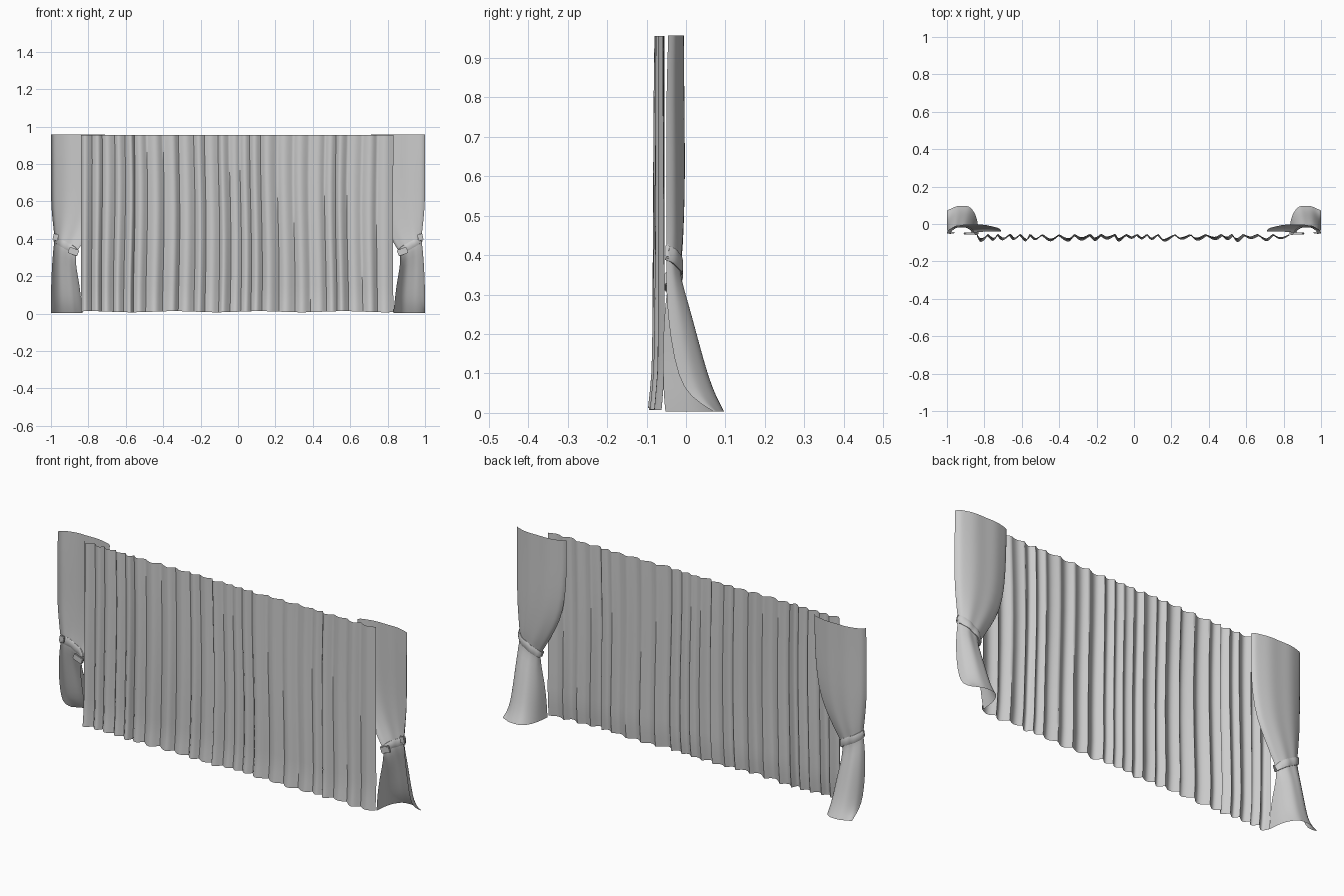
import bpy, bmesh, math, random
from mathutils import Vector, Matrix

if "Cube" in bpy.data.objects:
    bpy.data.objects.remove(bpy.data.objects["Cube"])

random.seed(4)


def make_object(name, bm, mirror=False, subsurf=0, angle=60):
    me = bpy.data.meshes.new(name)
    bm.to_mesh(me)
    bm.free()
    ob = bpy.data.objects.new(name, me)
    bpy.context.collection.objects.link(ob)
    bpy.ops.object.select_all(action='DESELECT')
    ob.select_set(True)
    bpy.context.view_layer.objects.active = ob
    bpy.ops.object.shade_smooth_by_angle(angle=math.radians(angle))
    if subsurf:
        mod = ob.modifiers.new("smooth", 'SUBSURF')
        mod.levels = mod.render_levels = subsurf
        mod.boundary_smooth = 'PRESERVE_CORNERS'
    if mirror:
        ob.modifiers.new("mirror", 'MIRROR').use_mirror_merge = False
    return ob


def grid(rows, wrap=False):
    bm = bmesh.new()
    vs = [[bm.verts.new(p) for p in r] for r in rows]
    n = len(rows[0])
    for a, b in zip(vs, vs[1:]):
        for i in range(n if wrap else n - 1):
            j = (i + 1) % n
            bm.faces.new((a[i], a[j], b[j], b[i]))
    if wrap:
        bm.faces.new(vs[0][::-1])
        bm.faces.new(vs[-1])
    return bm


# Main curtain: irregular rounded pleats, kicked forward at the hem
edges = [-0.84]
while edges[-1] < 0.83:
    edges.append(edges[-1] + random.uniform(0.05, 0.095))
scale = 1.67 / (edges[-1] + 0.84)
edges = [-0.84 + (e + 0.84) * scale for e in edges]
samples = []
for a, b in zip(edges, edges[1:]):
    depth = random.uniform(0.45, 1.0)
    lean = random.uniform(-0.3, 0.3)
    for i in range(10):
        t = i / 10
        bump = depth * math.sin(math.pi * t) ** 1.2
        samples.append((a + (b - a) * t + lean * (b - a) * 0.5 * bump, bump))
samples.append((0.83, 0))
rows = []
for z in (0.01, 0.03, 0.06, 0.1, 0.15, 0.25, 0.4, 0.55, 0.7, 0.82, 0.9, 0.956):
    amp = 0.022 + 0.010 * (1 - z)
    hem = 0.009 * max(0, 1 - z / 0.12) ** 1.3
    row = []
    for x, bump in samples:
        sway = 0.005 * math.sin(5 * z + 3 * x) * min(1, (0.84 - abs(x)) * 6)
        row.append((x + sway, -0.056 - amp * bump - hem
                    + 0.002 * math.sin(9 * x + 4 * z),
                    z + (0.003 * math.sin(14 * x) if z < 0.05 else 0)))
    rows.append(row)
make_object("main_curtain", grid(rows))

# Side drape profile: height, slant, outer x, inner x, outer y, inner y, back y
PROFILE = [
    (0.957, 0, 1.0, .71, -.045, -.035, -.003),
    (0.80, 0, 1.0, .71, -.05, -.04, -.002),
    (0.65, .0, 1.0, .72, -.05, -.04, 0),
    (0.55, .03, .998, .745, -.05, -.04, -.001),
    (0.46, .06, .99, .80, -.05, -.04, -.004),
    (0.40, .08, .985, .843, -.05, -.045, -.008),
    (0.365, .08, .98, .865, -.048, -.045, -.014),
    (0.33, .07, .985, .868, -.05, -.05, -.010),
    (0.27, .05, .992, .865, -.05, -.055, .010),
    (0.18, .02, .998, .85, -.04, -.058, .035),
    (0.09, 0, 1.0, .84, -.02, -.058, .060),
    (0.04, 0, 1.0, .835, .01, -.056, .080),
    (0.003, 0, 1.0, .83, .07, -.052, .100),
]


def drape_point(p, u):
    z, slant, xo, xi, yo, yi, yb = p
    side = 0.5 - 0.5 * math.cos(math.pi * u)
    s = 0.5 * u + 0.5 * side
    arch = math.sin(math.pi * u) ** 0.6 if 0 < u < 1 else 0
    edge = yo + (yi - yo) * u
    y = edge + (yb - edge) * arch
    y -= 0.003 * arch * (1 - math.cos(6 * math.pi * u)) / 2
    return Vector((xo + (xi - xo) * s, y, z + slant * (0.5 - u)))


N = 20
make_object("side_drape", grid([[drape_point(p, i / N) for i in range(N + 1)]
                                for p in PROFILE]), mirror=True, subsurf=1)

# Tieback band wrapped round the back of each drape
path = [drape_point(PROFILE[6], i / N) for i in range(N + 1)]
rings = []
for i, c in enumerate(path):
    t = path[min(i + 1, N)] - path[max(i - 1, 0)]
    out = Vector((t.y, -t.x, 0)).normalized()
    up = t.normalized().cross(out)
    rings.append([c + out * (0.003 + 0.006 * math.cos(a)) + up * 0.019 * math.sin(a)
                  for a in (k * math.tau / 10 for k in range(10))])
bm = grid(rings, wrap=True)
bmesh.ops.recalc_face_normals(bm, faces=bm.faces)
make_object("tieback_band", bm, mirror=True)


# Folded tabs at the front ends of the tieback
def tab(name, loc, size, tilt):
    bm = bmesh.new()
    bmesh.ops.create_cube(bm, size=1)
    bmesh.ops.scale(bm, vec=size, verts=bm.verts)
    bmesh.ops.bevel(bm, geom=bm.edges[:], offset=0.003, segments=2, affect='EDGES')
    bmesh.ops.transform(bm, matrix=Matrix.Translation(loc) @ Matrix.Rotation(tilt, 4, 'Y'),
                        verts=bm.verts)
    make_object(name, bm, mirror=True, angle=30)


tab("inner_tieback_tab", (0.88, -0.05, 0.332), (0.055, 0.010, 0.034), -0.35)
tab("outer_tieback_tab", (0.975, -0.047, 0.408), (0.028, 0.010, 0.036), -0.2)
